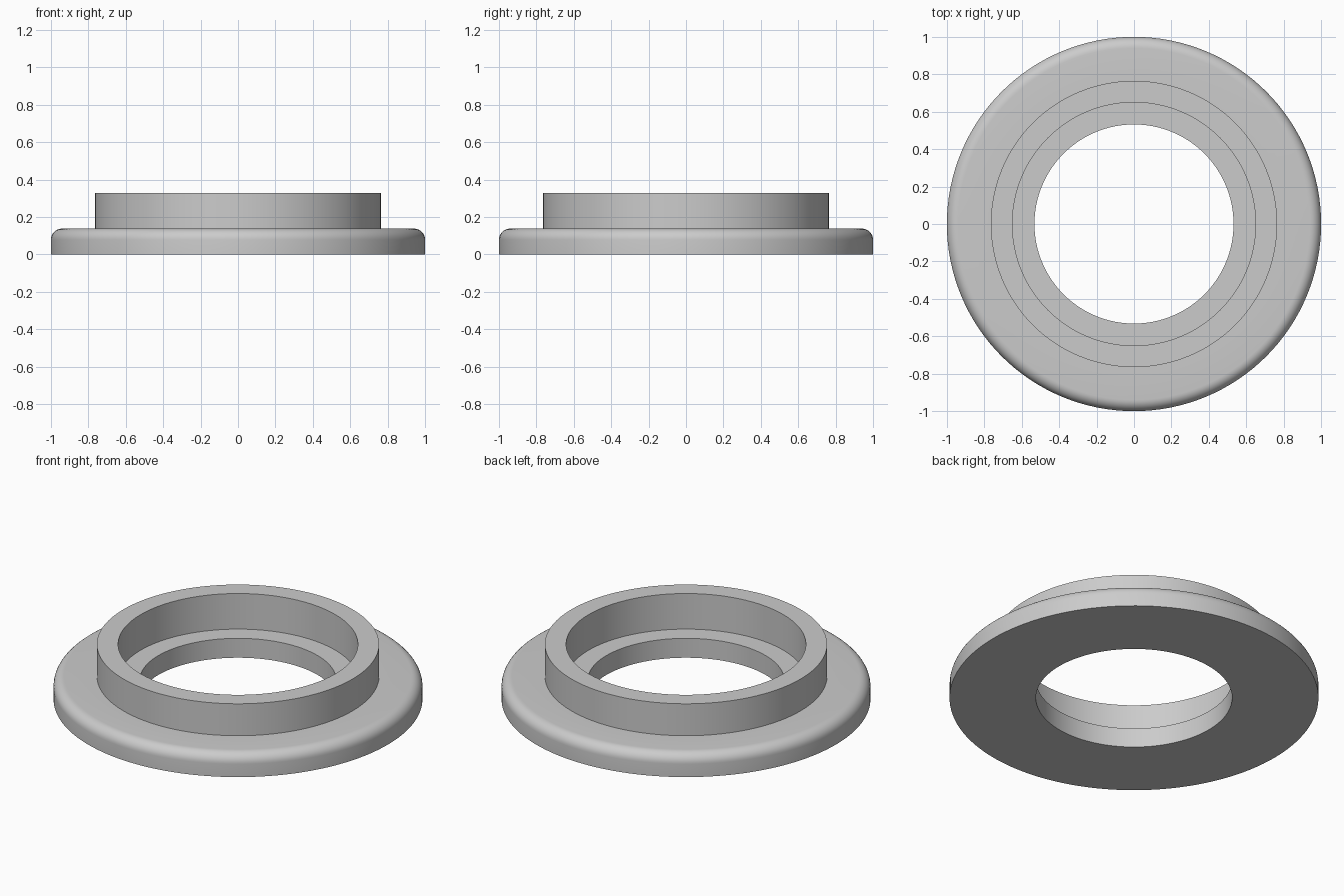
import bpy, bmesh, math

if "Cube" in bpy.data.objects:
    bpy.data.objects.remove(bpy.data.objects["Cube"])

SEGMENTS = 128

grey = bpy.data.materials.new("light grey")
grey.diffuse_color = (0.6, 0.6, 0.6, 1.0)
grey.use_nodes = True
grey.node_tree.nodes["Principled BSDF"].inputs["Base Color"].default_value = grey.diffuse_color

# Flange dimensions
R_OUT, R_COLLAR, R_SEAT, R_BORE = 1.0, 0.765, 0.65, 0.532
Z_FLANGE, Z_TOP, Z_SEAT, FILLET = 0.138, 0.329, 0.116, 0.06


def lathe(name, profile):
    """Revolve a closed (radius, height) profile around the z axis."""
    bm = bmesh.new()
    rings = []
    for i in range(SEGMENTS):
        a = 2 * math.pi * i / SEGMENTS
        rings.append([bm.verts.new((r * math.cos(a), r * math.sin(a), z))
                      for r, z in profile])
    n = len(profile)
    for i in range(SEGMENTS):
        a, b = rings[i], rings[(i + 1) % SEGMENTS]
        for j in range(n):
            k = (j + 1) % n
            bm.faces.new((a[j], b[j], b[k], a[k]))
    bmesh.ops.recalc_face_normals(bm, faces=bm.faces)
    mesh = bpy.data.meshes.new(name)
    bm.to_mesh(mesh)
    bm.free()
    mesh.materials.append(grey)
    obj = bpy.data.objects.new(name, mesh)
    bpy.context.collection.objects.link(obj)
    bpy.ops.object.select_all(action='DESELECT')
    obj.select_set(True)
    bpy.context.view_layer.objects.active = obj
    bpy.ops.object.shade_smooth_by_angle(angle=math.radians(30))
    return obj


# Rounded upper rim of the flange
rim = [(R_OUT - FILLET + FILLET * math.cos(t), Z_FLANGE - FILLET + FILLET * math.sin(t))
       for t in (math.pi / 2 * s / 8 for s in range(9))]

# Flange, raised collar, inner seat and through bore in one section
lathe("flanged_ring",
      [(R_BORE, 0), (R_OUT, 0)] + rim +
      [(R_COLLAR, Z_FLANGE), (R_COLLAR, Z_TOP), (R_SEAT, Z_TOP),
       (R_SEAT, Z_SEAT), (R_BORE, Z_SEAT)])
